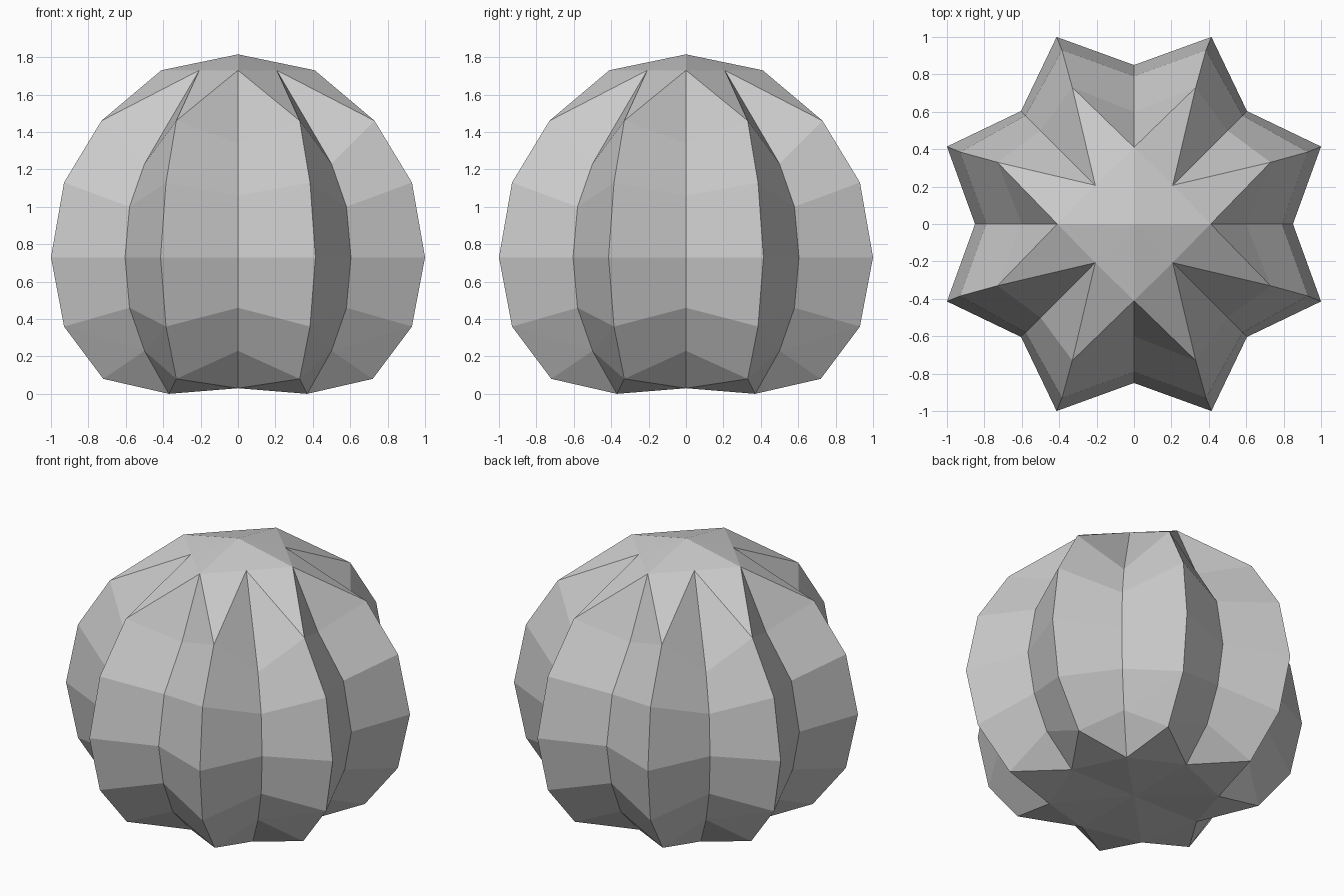
import bpy
import bmesh
from mathutils import Vector

if "Cube" in bpy.data.objects:
    bpy.data.objects.remove(bpy.data.objects["Cube"], do_unlink=True)

MID = 0.73  # height of the widest ring

stone = bpy.data.materials.new("plain_grey")
stone.use_nodes = True
grey = (0.6, 0.6, 0.6, 1)
stone.diffuse_color = grey
stone.node_tree.nodes["Principled BSDF"].inputs["Base Color"].default_value = grey

# Profiles of one eighth, top to bottom: (distance, height from MID)
side_valley = [(0, r, z) for r, z in
               [(.41, 1), (.6, .61), (.79, .33), (.85, 0), (.8, -.27), (.7, -.5), (.5, -.7)]]
corner_valley = [(r, r, z) for r, z in
                 [(.207, 1), (.5, .5), (.58, .27), (.604, 0), (.58, -.27), (.5, -.5), (.37, -.73)]]
ridge = [(.33, .73, .73), (.385, .93, .4), (.414, 1, 0), (.385, .93, -.37), (.33, .72, -.65)]
apex, base = (0, 0, 1.085), (0, 0, -.7)

bm = bmesh.new()


def add_face(points, swap, sx, sy):
    """Add one face, moved into the chosen eighth of the body."""
    verts = []
    for x, y, z in points:
        if swap:
            x, y = y, x
        verts.append(bm.verts.new(Vector((x * sx, y * sy, z + MID))))
    bm.faces.new(verts)


def add_eighth(*where):
    # crown and underside
    for end, centre in ((0, apex), (-1, base)):
        a, c, r = side_valley[end], corner_valley[end], ridge[end]
        step = 1 if end == 0 else -2
        add_face((centre, a, c), *where)
        add_face((a, r, c), *where)
        add_face((a, side_valley[step], r), *where)
        add_face((c, r, corner_valley[step]), *where)
    # flanks of the lobe
    for i in range(len(ridge) - 1):
        for valley in (side_valley, corner_valley):
            quad = (ridge[i], ridge[i + 1], valley[i + 2], valley[i + 1])
            if valley is corner_valley and i == len(ridge) - 2:
                add_face(quad[:3], *where)
                add_face((quad[0], quad[2], quad[3]), *where)
            else:
                add_face(quad, *where)


for swap in (False, True):
    for sx in (1, -1):
        for sy in (1, -1):
            add_eighth(swap, sx, sy)

bmesh.ops.remove_doubles(bm, verts=bm.verts, dist=0.001)
bmesh.ops.recalc_face_normals(bm, faces=bm.faces)

mesh = bpy.data.meshes.new("lobed_body")
bm.to_mesh(mesh)
bm.free()
mesh.materials.append(stone)
body = bpy.data.objects.new("lobed_body", mesh)
bpy.context.collection.objects.link(body)
